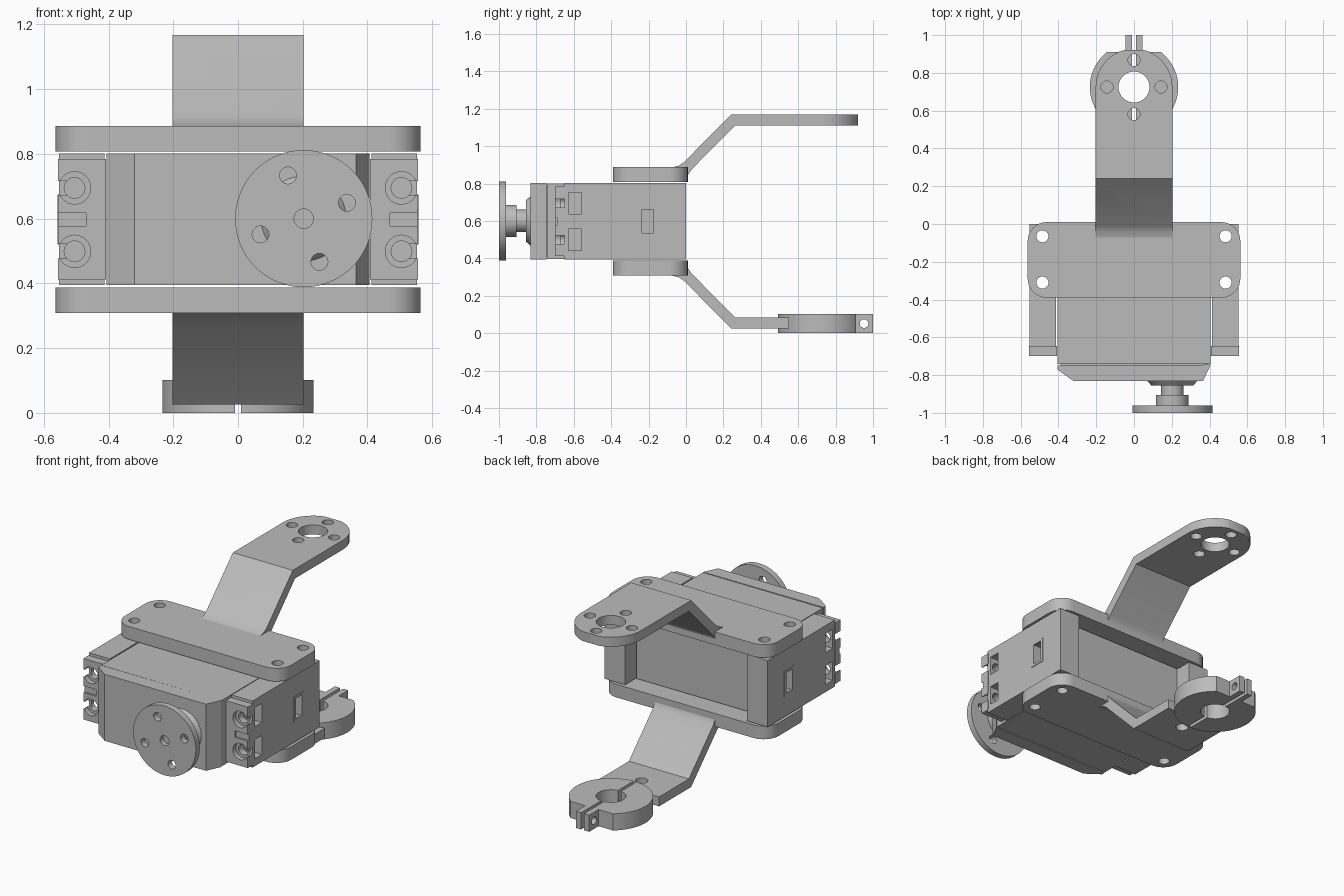
import bpy, bmesh, math
from mathutils import Matrix, Vector

if "Cube" in bpy.data.objects:
    bpy.data.objects.remove(bpy.data.objects["Cube"])

grey = bpy.data.materials.new("grey_plastic")
grey.use_nodes = True
grey.diffuse_color = (0.5, 0.5, 0.5, 1)
grey.node_tree.nodes["Principled BSDF"].inputs["Base Color"].default_value = (0.5, 0.5, 0.5, 1)

MID = 0.597        # height of the mirror plane between the two brackets
HUB_Y = 0.725      # centre of the pivot holes


def finish(name, bm):
    bmesh.ops.recalc_face_normals(bm, faces=bm.faces)
    mesh = bpy.data.meshes.new(name)
    bm.to_mesh(mesh)
    bm.free()
    mesh.materials.append(grey)
    ob = bpy.data.objects.new(name, mesh)
    bpy.context.collection.objects.link(ob)
    return ob


def box(name, x, y, z, round_z=0):
    bm = bmesh.new()
    bmesh.ops.create_cube(bm, size=1)
    for v in bm.verts:
        v.co = Vector([(a + b) / 2 + c * (b - a) for (a, b), c in zip((x, y, z), v.co)])
    if round_z:
        upright = [e for e in bm.edges if abs(e.verts[0].co.z - e.verts[1].co.z) > 0.001]
        bmesh.ops.bevel(bm, geom=upright, offset=round_z, segments=8, profile=0.5, affect='EDGES')
    return finish(name, bm)


def rod(name, centre, r, length, axis='Z', r2=None, sides=48):
    bm = bmesh.new()
    bmesh.ops.create_cone(bm, cap_ends=True, segments=sides, radius1=r,
                          radius2=r if r2 is None else r2, depth=length)
    turn = {'X': Matrix.Rotation(math.pi / 2, 4, 'Y'),
            'Y': Matrix.Rotation(math.pi / 2, 4, 'X'), 'Z': Matrix()}[axis]
    bm.transform(Matrix.Translation(centre) @ turn)
    return finish(name, bm)


def prism(name, outline, low, high, axis):
    """Extrude a 2D outline along X (outline in y, z) or Z (outline in x, y)."""
    bm = bmesh.new()
    place = (lambda p: (low, p[0], p[1])) if axis == 'X' else (lambda p: (p[0], p[1], low))
    face = bm.faces.new([bm.verts.new(place(p)) for p in outline])
    new = bmesh.ops.extrude_face_region(bm, geom=[face])["geom"]
    shift = Vector((high - low, 0, 0)) if axis == 'X' else Vector((0, 0, high - low))
    bmesh.ops.translate(bm, vec=shift, verts=[g for g in new if isinstance(g, bmesh.types.BMVert)])
    return finish(name, bm)


def carve(ob, tools, operation='DIFFERENCE'):
    for tool in tools:
        mod = ob.modifiers.new("carve", 'BOOLEAN')
        mod.operation, mod.object, mod.solver = operation, tool, 'EXACT'
    deps = bpy.context.evaluated_depsgraph_get()
    mesh = bpy.data.meshes.new_from_object(ob.evaluated_get(deps))
    ob.modifiers.clear()
    ob.data = mesh
    for tool in tools:
        bpy.data.objects.remove(tool)
    return ob


def mounting_holes():
    return [rod("hole", (x, y, MID), 0.032, 2, sides=24)
            for x in (-0.485, 0.485) for y in (-0.31, -0.065)]


# Bracket arms: bent strip with a rounded end
side = [(-0.08, 0.885), (-0.04, 0.895), (-0.01, 0.915), (0.24, 1.168), (0.92, 1.168),
        (0.92, 1.11), (0.262, 1.11), (0.03, 0.875), (0.01, 0.845), (0.005, 0.81), (-0.08, 0.81)]
tongue = [(-0.203, -0.3), (0.203, -0.3)] + [
    (0.203 * math.cos(a * math.pi / 24), HUB_Y + 0.203 * math.sin(a * math.pi / 24)) for a in range(25)]

upper = prism("upper_arm", side, -0.203, 0.203, 'X')
carve(upper, [prism("trim", tongue, 0.5, 1.5, 'Z')], 'INTERSECT')
carve(upper, [rod("bore", (0, HUB_Y, 1.14), 0.082, 0.3)] +
      [rod("hole", (x, HUB_Y + y, 1.14), 0.032, 0.3, sides=24)
       for x, y in ((0.143, 0), (-0.143, 0), (0, 0.143), (0, -0.143))])

lower_side = [(min(y, 0.55), 2 * MID - z) for y, z in side]
lower = prism("lower_arm", lower_side, -0.203, 0.203, 'X')
carve(lower, [rod("hole", (0, 0.43, 0.05), 0.036, 0.3, sides=24)])

# Bracket plates
for name, low in (("upper_plate", 0.807), ("lower_plate", 0.308)):
    plate = box(name, (-0.563, 0.563), (-0.39, 0.01), (low, low + 0.08), 0.1)
    carve(plate, mounting_holes())

# Split clamp ring with two ears
ring = rod("clamp_ring", (0, HUB_Y, 0.051), 0.234, 0.102, sides=64)
carve(ring, [box("flat", (-1, 1), (0.91, 2), (-1, 1)),
             rod("bore", (0, HUB_Y, 0.05), 0.083, 0.3),
             box("slit", (-0.01, 0.01), (0, 2), (-1, 1))])
for name, s in (("clamp_ear_left", 1), ("clamp_ear_right", -1)):
    ear = box(name, sorted((s * 0.01, s * 0.045)), (0.89, 1.0), (0, 0.102))
    carve(ear, [rod("hole", (0, 0.952, 0.051), 0.023, 1, 'X', sides=24)])

# Motor case: main body and front cap with chamfered corners
body = [(-0.406, -0.1), (-0.406, -0.742), (0.406, -0.742), (0.406, -0.1)]
cap = [(-0.406, -0.748), (-0.406, -0.77), (-0.32, -0.832), (0.365, -0.832), (0.406, -0.745)]
prism("motor_body", body, 0.397, 0.8, 'Z')
prism("motor_seam", [(-0.39, -0.73), (-0.39, -0.76), (0.39, -0.76), (0.39, -0.73)], 0.41, 0.787, 'Z')
prism("motor_cap", cap, 0.395, 0.802, 'Z')

# Side blocks with screw recesses, windows and a centre slot
for name, s in (("side_block_left", 1), ("side_block_right", -1)):
    def span(a, b):
        return sorted((s * a, s * b))
    block = box(name, span(0.412, 0.553), (-0.65, 0), (0.395, 0.802))
    flange = box(name + "_flange", span(0.408, 0.556), (-0.7, -0.645), (0.412, 0.785))
    cuts, flange_cuts = mounting_holes(), []
    for z in (MID - 0.098, MID + 0.098):
        cuts += [box("window", span(0.47, 0.7), (-0.627, -0.56), (z - 0.058, z + 0.058)),
                 rod("screw", (s * 0.505, -0.64, z), 0.032, 0.1, 'Y', sides=24)]
        flange_cuts += [rod("recess", (s * 0.505, -0.7, z), 0.05, 0.06, 'Y', sides=32),
                        rod("screw", (s * 0.505, -0.67, z), 0.032, 0.2, 'Y', sides=24),
                        box("notch", span(0.505, 0.7), (-0.8, -0.6), (z - 0.022, z + 0.022))]
    cuts.append(box("slot", span(0.5, 0.7), (-0.24, -0.17), (0.53, 0.665)))
    flange_cuts.append(box("nick", span(0.47, 0.7), (-0.8, -0.69), (MID - 0.02, MID + 0.02)))
    carve(block, cuts)
    carve(flange, flange_cuts)
    # Raised rim around the centre slot
    rim = box(name + "_slot_rim", span(0.545, 0.557), (-0.255, -0.155), (0.52, 0.675))
    carve(rim, [box("slot", span(0.4, 0.7), (-0.235, -0.175), (0.535, 0.66))])

# Output shaft and drive disc
HX, HZ = 0.203, 0.6
rod("shaft_collar", (HX, -0.842, HZ), 0.135, 0.028, 'Y', 0.11)
rod("output_shaft", (HX, -0.88, HZ), 0.06, 0.08, 'Y')
rod("disc_hub", (HX, -0.934, HZ), 0.086, 0.058, 'Y')
disc = rod("drive_disc", (HX, -0.981, HZ), 0.212, 0.038, 'Y', sides=64)
drills = [rod("centre", (HX, -0.99, HZ), 0.03, 0.04, 'Y', sides=24)]
for k in range(4):
    a = math.radians(20 + 90 * k)
    drills.append(rod("drill", (HX + 0.142 * math.cos(a), -0.98, HZ + 0.142 * math.sin(a)),
                      0.026, 0.1, 'Y', sides=24))
carve(disc, drills)

# Smooth round walls, keep edges crisp
bpy.ops.object.select_all(action='DESELECT')
for ob in bpy.context.collection.objects:
    if ob.type == 'MESH' and grey.name in ob.data.materials:
        ob.select_set(True)
        bpy.context.view_layer.objects.active = ob
bpy.ops.object.shade_smooth_by_angle(angle=math.radians(30))
